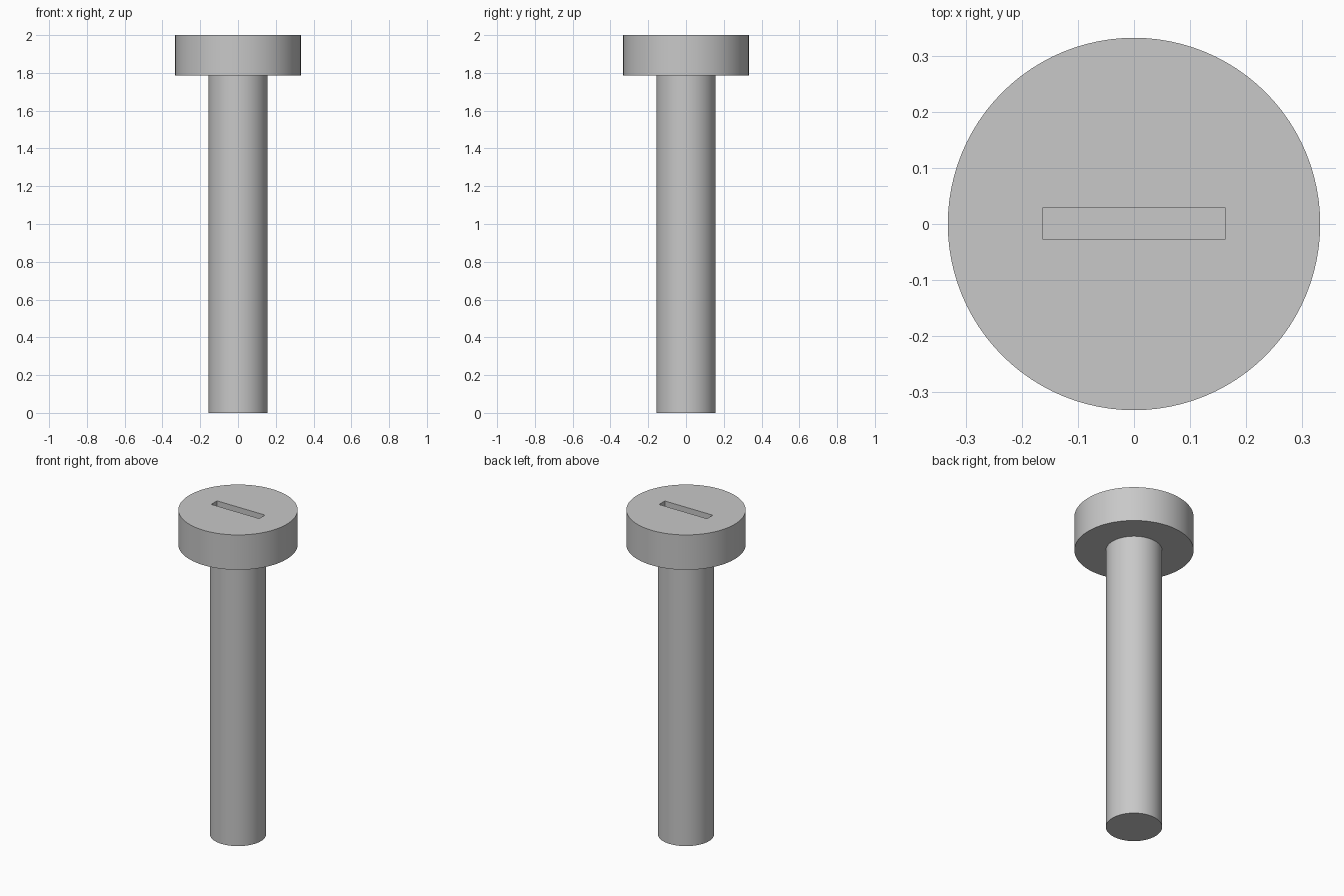
import bpy

cube = bpy.data.objects.get("Cube")
if cube:
    bpy.data.objects.remove(cube, do_unlink=True)

HEIGHT, HEAD_BASE = 2.0, 1.785
SLOT_DEPTH = 0.11

# Plain steel grey
steel = bpy.data.materials.new("steel_grey")
steel.use_nodes = True
colour = (0.58, 0.58, 0.58, 1)
steel.diffuse_color = colour
steel.node_tree.nodes["Principled BSDF"].inputs["Base Color"].default_value = colour


def cylinder(name, radius, bottom, top):
    bpy.ops.mesh.primitive_cylinder_add(
        vertices=96, radius=radius, depth=top - bottom,
        location=(0, 0, (bottom + top) / 2))
    part = bpy.context.object
    part.name = name
    part.data.materials.append(steel)
    return part


shaft = cylinder("shaft", 0.157, 0, HEAD_BASE)
head = cylinder("head", 0.333, HEAD_BASE, HEIGHT)

# Driver slot cut into the top of the head
bpy.ops.mesh.primitive_cube_add(size=1, location=(0, 0.001, HEIGHT))
cutter = bpy.context.object
cutter.name = "slot_cutter"
cutter.scale = (0.327, 0.056, 2 * SLOT_DEPTH)
cutter.hide_render = True
cutter.data.materials.append(steel)

slot = head.modifiers.new("slot", "BOOLEAN")
slot.operation = "DIFFERENCE"
slot.solver = "EXACT"
slot.object = cutter
bpy.context.view_layer.objects.active = head
bpy.ops.object.modifier_apply(modifier=slot.name)
bpy.data.objects.remove(cutter, do_unlink=True)

# Smooth sides with crisp rims
bpy.ops.object.select_all(action="DESELECT")
for part in (shaft, head):
    part.select_set(True)
bpy.context.view_layer.objects.active = head
bpy.ops.object.shade_smooth_by_angle()
